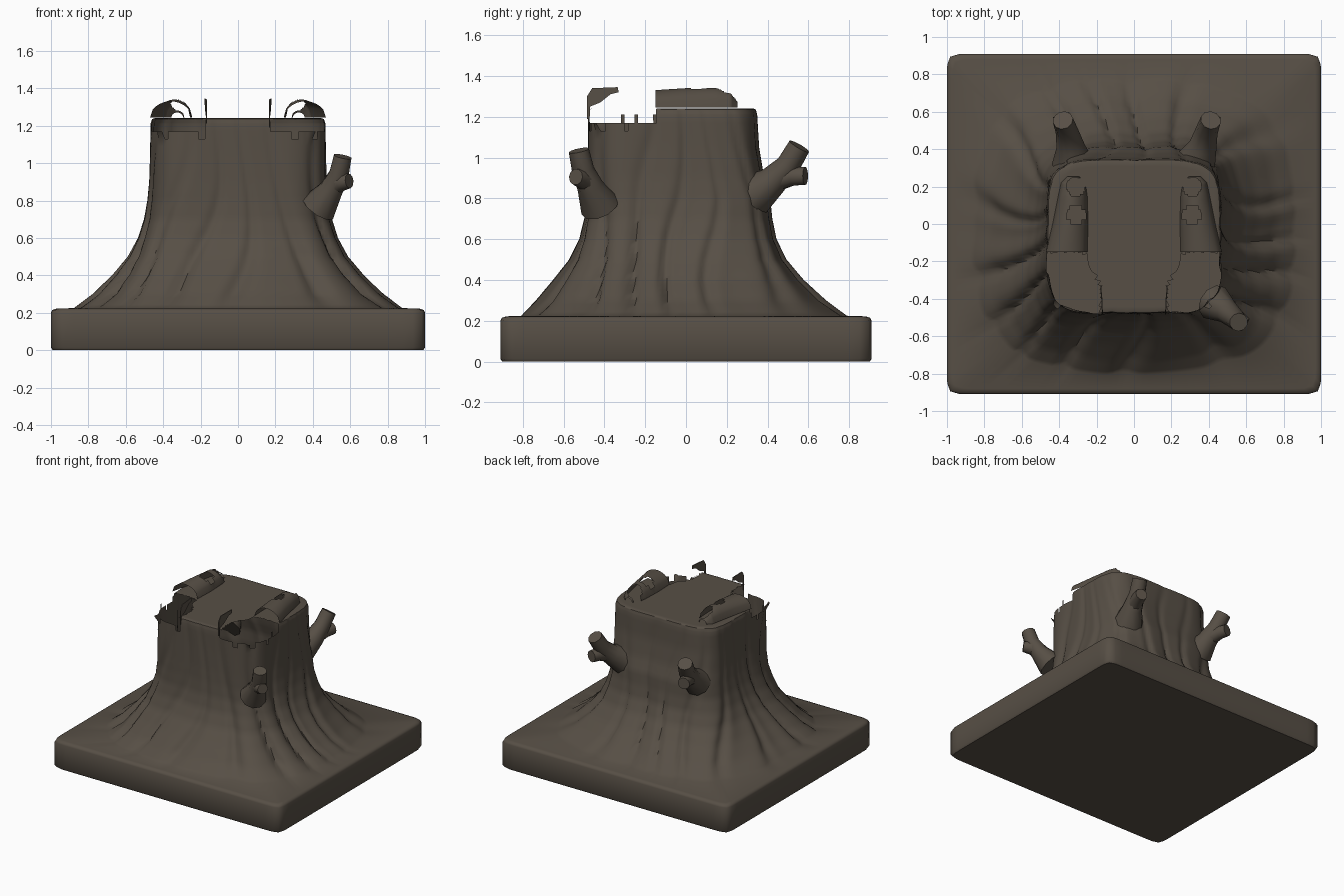
import bpy, bmesh, math, random

if "Cube" in bpy.data.objects:
    bpy.data.objects.remove(bpy.data.objects["Cube"])
random.seed(4)
bark = bpy.data.materials.new("bark")
bark.diffuse_color = (0.095, 0.078, 0.06, 1)
bark.use_nodes = True
bark.node_tree.nodes["Principled BSDF"].inputs["Base Color"].default_value = bark.diffuse_color
N = 192


def finish(name, bm, angle=50):
    me = bpy.data.meshes.new(name)
    bm.to_mesh(me)
    bm.free()
    ob = bpy.data.objects.new(name, me)
    bpy.context.collection.objects.link(ob)
    me.materials.append(bark)
    bpy.ops.object.select_all(action='DESELECT')
    bpy.context.view_layer.objects.active = ob
    ob.select_set(True)
    bpy.ops.object.shade_smooth_by_angle(angle=math.radians(angle))
    return ob


def ring(bm, z, ax, y0, y1, n, groove):
    """Superellipse ring with vertical bark grooves."""
    out = []
    for i in range(N):
        t = 2 * math.pi * i / N
        c, s = math.cos(t), math.sin(t)
        k = (abs(c) ** n + abs(s) ** n) ** (-1 / n)
        w = t + 0.12 * math.sin(4 * z + 3 * t)
        a = abs(math.cos(8.5 * w + 0.6 * math.sin(3 * w))) ** 12
        b = 0.5 + 0.5 * math.sin(13 * w + 2 * math.sin(2 * w))
        k *= 1 - groove * (0.8 * a + 0.5 * b)
        out.append(bm.verts.new((ax * c * k, (y0 + y1) / 2 + (y1 - y0) / 2 * s * k, z)))
    return out


# Stump: square plinth lofted into a flared trunk with a flat top
slab = [(0, .99, -.9, .9, 40, 0), (.015, 1, -.91, .91, 40, 0), (.2, 1, -.91, .91, 40, 0),
        (.215, .993, -.903, .903, 40, 0), (.222, .97, -.88, .88, 40, 0)]
trunk = [(.225, .88, -.81, .79, 3, .03), (.3, .78, -.74, .69, 3, .07), (.4, .675, -.655, .58, 3.2, .07),
         (.5, .59, -.575, .495, 3.5, .06), (.6, .535, -.525, .445, 4, .05), (.7, .503, -.5, .425, 4, .04),
         (.8, .485, -.49, .415, 4.3, .035), (.9, .475, -.485, .385, 4.7, .03),
         (1.05, .47, -.482, .36, 5, .025), (1.21, .468, -.48, .35, 5, .015), (1.235, .46, -.475, .343, 5, .01)]
rings = slab[:]
for p, q in zip(trunk, trunk[1:]):
    for j in range(4):
        rings.append(tuple(a + (b - a) * j / 4 for a, b in zip(p, q)))
rings.append(trunk[-1])
for j in range(18):
    f = 0.97 - 0.053 * j
    rings.append((1.24, .46 * f, -.066 - .409 * f, -.066 + .409 * f, 5, 0))
bm = bmesh.new()
loops = [ring(bm, *r) for r in rings]
for lo, hi in zip(loops, loops[1:]):
    for i in range(N):
        bm.faces.new((lo[i], lo[(i + 1) % N], hi[(i + 1) % N], hi[i]))
bm.faces.new(loops[0][::-1])
bm.faces.new(loops[-1])

# Ragged openings broken through both front corners
holes = []
for f in bm.faces:
    c = f.calc_center_median()
    inner = .18 + max(0, (c.y + .33) * .5)
    rim = 1.165 + .02 * math.sin(37 * c.x + 41 * c.y) + random.uniform(-.01, .01)
    if c.z > rim and c.y < -.15 and abs(c.x) > inner:
        holes.append(f)
bmesh.ops.delete(bm, geom=holes, context='FACES')
for v in bm.verts:
    if v.co.z > 1.13 and v.co.y < -.4 and .38 < abs(v.co.x):
        v.co.x *= 1.04
        v.co.y *= 1.05
finish("stump_and_plinth", bm)


# Forked branch stubs
def branch(name, main, prong):
    cu = bpy.data.curves.new(name, 'CURVE')
    cu.dimensions = '3D'
    cu.bevel_depth = 1
    cu.bevel_resolution = 3
    cu.use_fill_caps = True
    for pts in (main, prong):
        sp = cu.splines.new('POLY')
        sp.points.add(len(pts) - 1)
        for p, (x, y, z, r) in zip(sp.points, pts):
            p.co = (x, y, z, 1)
            p.radius = r
        sp.use_smooth = True
    ob = bpy.data.objects.new(name, cu)
    bpy.context.collection.objects.link(ob)
    cu.materials.append(bark)


for s, side in ((1, "right"), (-1, "left")):
    o = 0 if s > 0 else .03
    branch("back_branch_" + side,
           [(s * .33, .33, .82, .11), (s * (.37 - o), .42, .88, .075), (s * (.39 - o), .5, .96, .06),
            (s * (.41 - o), .555, 1.055, .055)],
           [(s * (.37 - o), .43, .89, .06), (s * (.4 - o), .52, .91, .05), (s * (.42 - o), .585, .91, .045)])
branch("front_branch",
       [(.43, -.42, .76, .1), (.5, -.47, .86, .065), (.54, -.505, .94, .055), (.56, -.525, 1.035, .05)],
       [(.5, -.47, .87, .055), (.55, -.51, .9, .05), (.595, -.54, .905, .04)])

# Broken shells left on the top: a heel cup and a thin toe strip each side
rows = [(-.15, .47, .25, .9), (0, .435, .245, 1), (.15, .405, .25, 1), (.22, .39, .26, .85), (.26, .35, .3, .15)]
for s, side in ((1, "right"), (-1, "left")):
    bm = bmesh.new()
    grid = []
    for p, q in zip(rows, rows[1:]):
        for j in range(6):
            y, xo, xi, h = (a + (b - a) * j / 6 for a, b in zip(p, q))
            line = []
            for i in range(17):
                u = i / 16
                z = 1.245 + .095 * h * max(0, math.sin(math.pi * u)) ** .45
                line.append(bm.verts.new((s * (xo + (xi - xo) * u), y, z)))
            grid.append(line)
    for a, b in zip(grid, grid[1:]):
        for i in range(16):
            c = (a[i].co + b[i + 1].co) / 2
            if all(math.hypot(abs(c.x) - .31, c.y - hy) > .05 for hy in (.05, .2)):
                q = (a[i], a[i + 1], b[i + 1], b[i])
                bm.faces.new(q if s < 0 else q[::-1])
    bmesh.ops.recalc_face_normals(bm, faces=bm.faces)
    finish("heel_shell_" + side, bm)

    bm = bmesh.new()
    outline = [(-.485, 1.19), (-.472, 1.19), (-.47, 1.25), (-.42, 1.27), (-.37, 1.31),
               (-.33, 1.32), (-.335, 1.345), (-.46, 1.34), (-.485, 1.3)]
    face = bm.faces.new([bm.verts.new((s * (.165 + .06 * (y + .48)), y, z)) for y, z in outline])
    ext = bmesh.ops.extrude_face_region(bm, geom=[face])
    for g in ext["geom"]:
        if isinstance(g, bmesh.types.BMVert):
            g.co.x += s * .006
    bmesh.ops.recalc_face_normals(bm, faces=bm.faces)
    finish("toe_strip_" + side, bm, 30)
